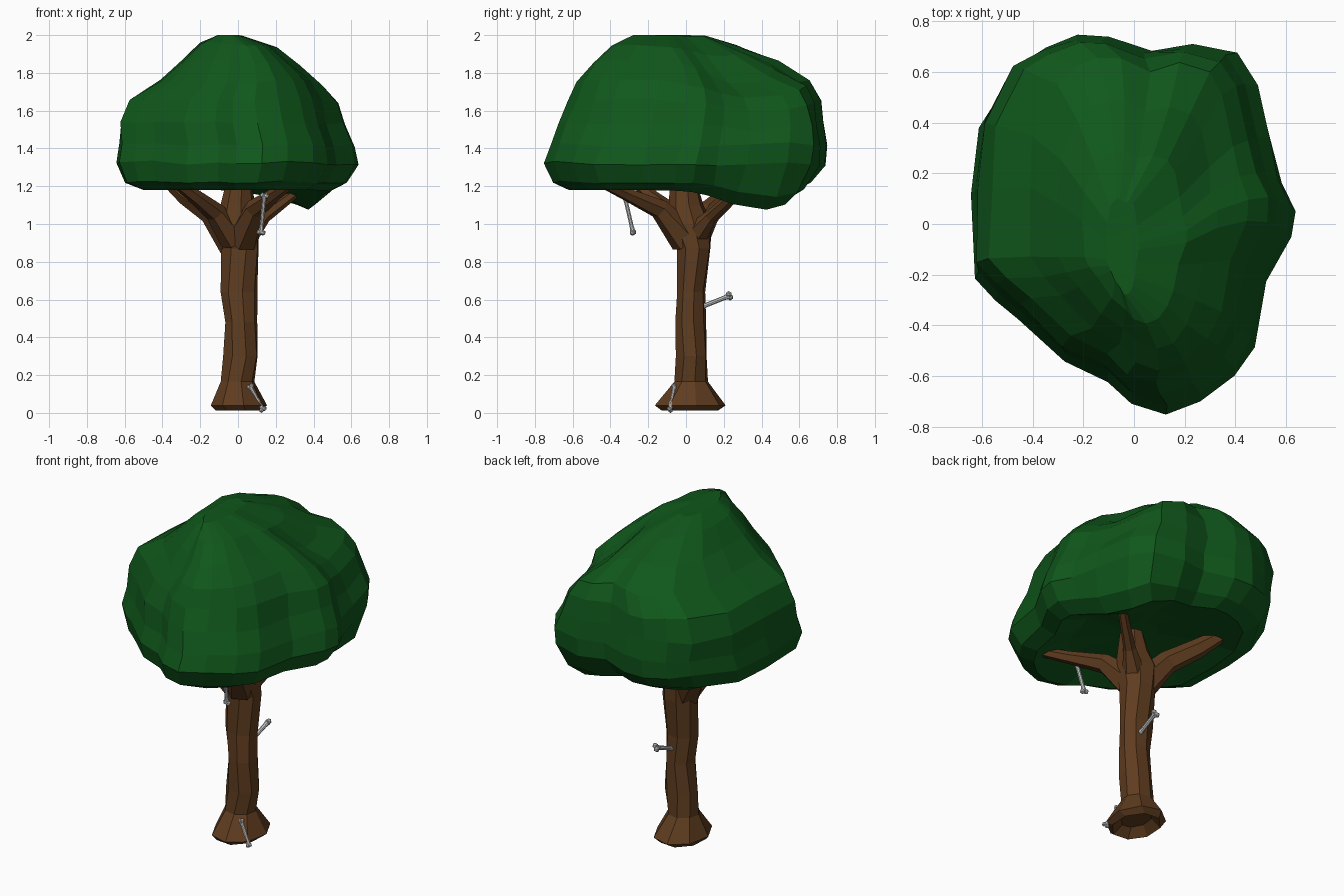
import bpy, bmesh, math
from mathutils import Vector, noise


def material(name, rgb):
    m = bpy.data.materials.new(name)
    m.diffuse_color = (*rgb, 1)
    return m


bark = material("bark", (0.115, 0.046, 0.014))
leaf = material("leaf", (0.005, 0.095, 0.011))


def loft(name, rings, mat=None):
    """Skin a list of closed rings with equal point counts, capped at both ends."""
    bm = bmesh.new()
    loops = [[bm.verts.new(p) for p in ring] for ring in rings]
    n = len(loops[0])
    for a, b in zip(loops, loops[1:]):
        for i in range(n):
            j = (i + 1) % n
            bm.faces.new((a[i], a[j], b[j], b[i]))
    for loop in (loops[0], loops[-1]):
        bm.faces.new(loop)
    bmesh.ops.triangulate(bm, faces=[f for f in bm.faces if len(f.verts) > 4])
    bmesh.ops.recalc_face_normals(bm, faces=bm.faces)
    me = bpy.data.meshes.new(name)
    bm.to_mesh(me)
    bm.free()
    ob = bpy.data.objects.new(name, me)
    bpy.context.collection.objects.link(ob)
    if mat:
        me.materials.append(mat)
    return ob


def tube(name, path, sides, mat=None):
    """Tapered tube along (x, y, z, radius) points."""
    pts = [Vector(p[:3]) for p in path]
    rings = []
    for i, p in enumerate(path):
        d = pts[min(i + 1, len(pts) - 1)] - pts[max(i - 1, 0)]
        q = d.to_track_quat('Z', 'Y')
        rings.append([pts[i] + q @ Vector((p[3] * math.cos(t), p[3] * math.sin(t), 0))
                      for t in (2 * math.pi * k / sides for k in range(sides))])
    return loft(name, rings, mat)


# Trunk: z and x/y bounds of each eight-sided ring, hollow underneath
trunk = [(0.06, -0.07, 0.07, -0.08, 0.12), (0.012, -0.12, 0.12, -0.13, 0.17),
         (0.04, -0.14, 0.15, -0.16, 0.205), (0.165, -0.09, 0.085, -0.06, 0.115),
         (0.30, -0.08, 0.105, -0.055, 0.11), (0.48, -0.065, 0.10, -0.055, 0.105),
         (0.64, -0.09, 0.10, -0.045, 0.10), (0.87, -0.09, 0.11, -0.05, 0.13),
         (1.0, -0.12, 0.11, -0.10, 0.135), (1.10, -0.09, 0.09, -0.09, 0.09),
         (1.28, -0.05, 0.06, -0.08, 0.04)]
rings = []
for k, (z, x0, x1, y0, y1) in enumerate(trunk):
    ring = []
    for i in range(8):
        t = 2 * math.pi * (i + 0.3 + 0.12 * math.sin(k * 2)) / 8
        ring.append(((x0 + x1) / 2 + (x1 - x0) * 0.52 * math.cos(t),
                     (y0 + y1) / 2 + (y1 - y0) * 0.52 * math.sin(t), z))
    rings.append(ring)
loft("trunk", rings, bark)

# Branches spreading from the trunk top into the crown
branches = {
    "front_right": [(0.02, 0.0, 0.92, 0.09), (0.09, -0.14, 1.08, 0.055),
                    (0.20, -0.32, 1.16, 0.035), (0.30, -0.47, 1.23, 0.025)],
    "back_left": [(-0.02, 0.03, 0.90, 0.09), (-0.14, 0.12, 1.06, 0.065),
                  (-0.27, 0.22, 1.15, 0.055), (-0.40, 0.32, 1.26, 0.035)],
    "front_left": [(-0.02, 0.0, 0.92, 0.08), (-0.12, -0.08, 1.06, 0.055),
                   (-0.22, -0.18, 1.14, 0.04), (-0.38, -0.30, 1.26, 0.025)],
    "back_right": [(0.04, 0.05, 0.94, 0.07), (0.14, 0.13, 1.04, 0.035),
                   (0.30, 0.26, 1.16, 0.025)],
}
for key, path in branches.items():
    tube("branch_" + key, path, 6, bark)

# Crown: plan outline, fitted to measured x/y bounds at each height
outline = [(-0.63, 0.12), (-0.60, 0.38), (-0.47, 0.62), (-0.35, 0.70), (-0.22, 0.74),
           (-0.10, 0.74), (0.07, 0.68), (0.25, 0.71), (0.42, 0.67), (0.50, 0.55),
           (0.55, 0.33), (0.59, 0.17), (0.64, 0.06), (0.63, -0.04), (0.53, -0.23),
           (0.48, -0.47), (0.40, -0.60), (0.28, -0.70), (0.14, -0.74), (0.0, -0.70),
           (-0.10, -0.62), (-0.27, -0.54), (-0.45, -0.37), (-0.55, -0.29), (-0.62, -0.20)]
crown = [(1.25, -0.10, 0.10, -0.12, 0.12), (1.23, -0.32, 0.32, -0.38, 0.36),
         (1.18, -0.50, 0.48, -0.62, 0.58), (1.22, -0.60, 0.57, -0.70, 0.65),
         (1.32, -0.64, 0.63, -0.74, 0.73), (1.42, -0.62, 0.62, -0.71, 0.74),
         (1.54, -0.62, 0.57, -0.67, 0.73), (1.66, -0.57, 0.53, -0.62, 0.71),
         (1.76, -0.42, 0.45, -0.58, 0.66), (1.86, -0.30, 0.33, -0.49, 0.49),
         (1.95, -0.20, 0.20, -0.38, 0.29), (2.0, -0.11, 0.02, -0.28, 0.10)]
rings = []
for z, x0, x1, y0, y1 in crown:
    ring = []
    for ox, oy in outline:
        x = x0 + (x1 - x0) * (ox + 0.63) / 1.27
        y = y0 + (y1 - y0) * (oy + 0.74) / 1.48
        zz = z
        if z > 1.5:     # lower shoulder at the back right
            zz -= 0.12 * math.exp(-((x - 0.30) / 0.2) ** 2 - ((y - 0.32) / 0.28) ** 2)
        elif z < 1.3:   # lobe hanging below at the back right
            zz -= 0.11 * math.exp(-((x - 0.34) / 0.22) ** 2 - ((y - 0.38) / 0.25) ** 2)
        p = Vector((x, y, zz))
        if 1.2 < z < 1.98:
            p += noise.noise_vector(p * 4.5) * 0.022
        ring.append(p)
    rings.append(ring)
loft("crown", rings, leaf)


# Bones: a thin shaft with a pair of knobs at each end
def bone(name, a, b, r):
    a, b = Vector(a), Vector(b)
    path = [(*a.lerp(b, t), r * s) for t, s in ((0, 1.1), (0.2, 0.8), (0.8, 0.8), (1, 1.1))]
    ob = tube(name, path, 8)
    bm = bmesh.new()
    bm.from_mesh(ob.data)
    side = (b - a).cross(Vector((0.3, 1, 0.2))).normalized() * r * 0.75
    for end in (a, b):
        for s in (-1, 1):
            v = bmesh.ops.create_icosphere(bm, subdivisions=1, radius=r * 1.15)["verts"]
            bmesh.ops.translate(bm, verts=v, vec=end + side * s)
    bm.to_mesh(ob.data)
    bm.free()


bone("hanging_bone", (0.14, -0.325, 1.15), (0.122, -0.28, 0.955), 0.014)
bone("back_bone", (0.03, 0.08, 0.56), (0.04, 0.23, 0.62), 0.015)
bone("base_bone", (0.065, -0.062, 0.14), (0.132, -0.085, 0.018), 0.012)
